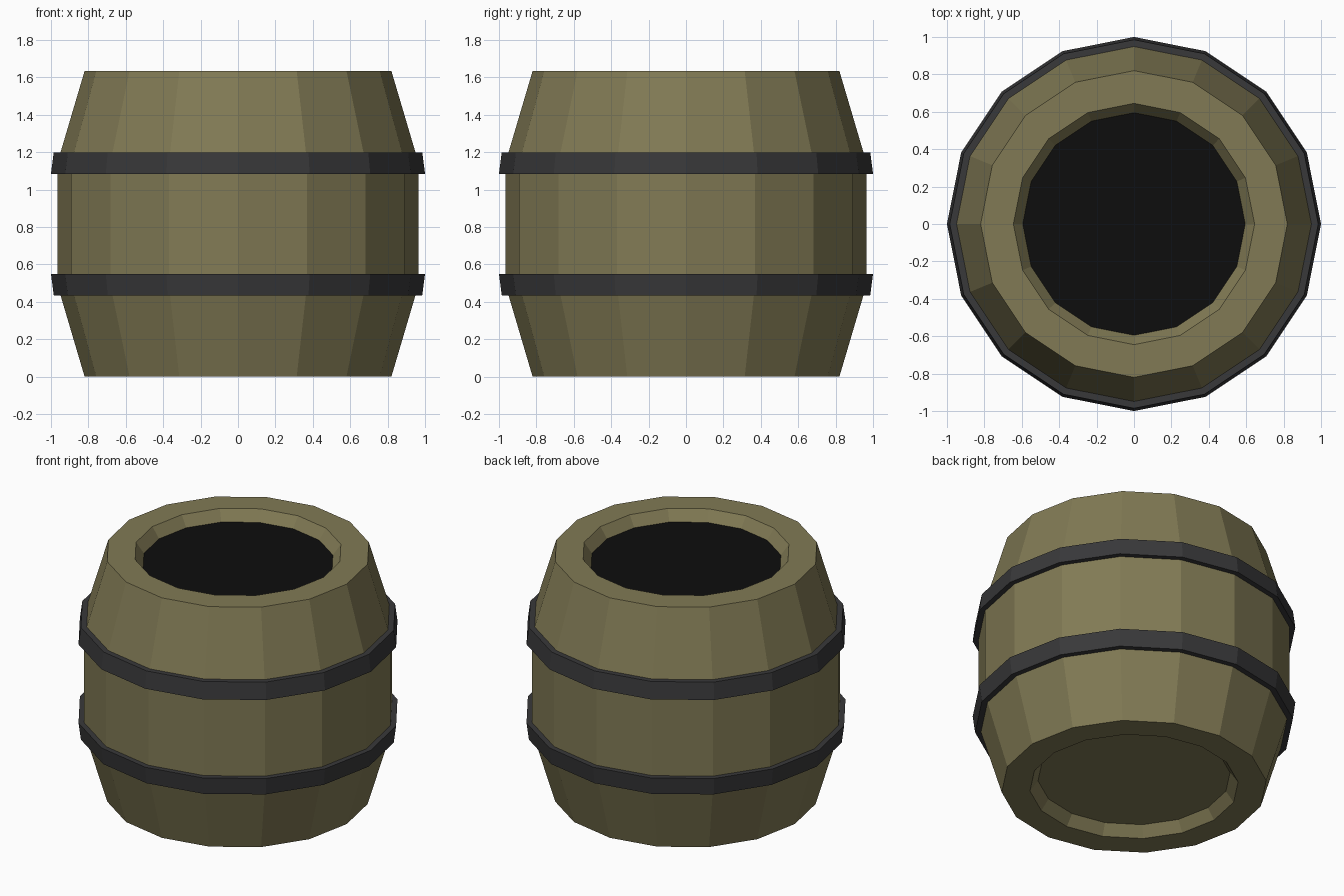
import bpy, bmesh
from math import cos, sin, pi

if "Cube" in bpy.data.objects:
    bpy.data.objects.remove(bpy.data.objects["Cube"])

SIDES = 16
HEIGHT = 1.635


def material(name, rgb):
    m = bpy.data.materials.new(name)
    m.diffuse_color = (*rgb, 1)
    m.use_nodes = True
    m.node_tree.nodes["Principled BSDF"].inputs["Base Color"].default_value = m.diffuse_color
    return m


def lathe(name, profile, mat, closed=False, cap_start=False):
    """Revolve (radius, z) points around z with flat facets."""
    bm = bmesh.new()
    rings = [[bm.verts.new((r * cos(2 * pi * i / SIDES), r * sin(2 * pi * i / SIDES), z))
              for i in range(SIDES)] for r, z in profile]
    pairs = list(zip(rings, rings[1:]))
    if closed:
        pairs.append((rings[-1], rings[0]))
    for a, b in pairs:
        for i in range(SIDES):
            j = (i + 1) % SIDES
            bm.faces.new((a[i], a[j], b[j], b[i]))
    if cap_start:
        bm.faces.new(rings[0][::-1])
    mesh = bpy.data.meshes.new(name)
    bm.to_mesh(mesh)
    bm.free()
    mesh.materials.append(mat)
    obj = bpy.data.objects.new(name, mesh)
    bpy.context.collection.objects.link(obj)
    return obj


wood = material("wood", (0.22, 0.195, 0.09))
iron = material("iron", (0.04, 0.04, 0.042))
dark = material("dark_opening", (0.004, 0.004, 0.004))

# Body: lower half from recessed base to belly, then mirrored for the upper half
half = [(0.595, 0.07), (0.645, 0.0), (0.82, 0.0), (0.965, 0.49)]
body = half + [(r, HEIGHT - z) for r, z in reversed(half)]
lathe("barrel_body", body, wood, cap_start=True)

# Dark disc filling the recessed opening
bpy.ops.mesh.primitive_circle_add(vertices=SIDES, radius=0.595, fill_type='NGON',
                                  location=(0, 0, HEIGHT - 0.07), rotation=(0, 0, 0))
opening = bpy.context.object
opening.name = "dark_opening"
opening.data.materials.append(dark)

# Iron hoops, tapering away from the belly
hoop = [(0.93, 0.435), (0.985, 0.435), (1.0, 0.55), (0.93, 0.55)]
lathe("lower_hoop", hoop, iron, closed=True)
lathe("upper_hoop", [(r, HEIGHT - z) for r, z in reversed(hoop)], iron, closed=True)
